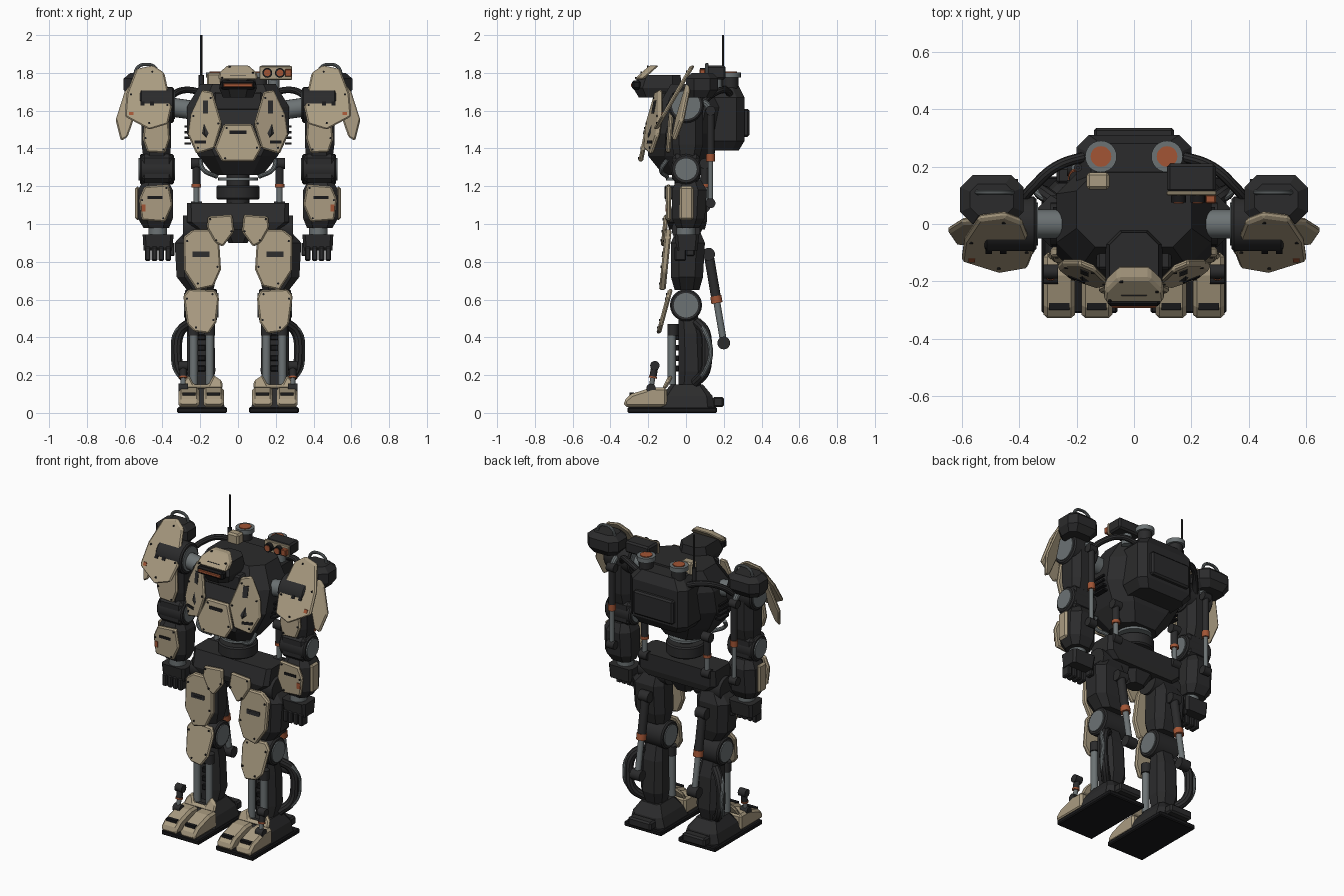
import bpy, bmesh, math
from mathutils import Vector

cube = bpy.data.objects.get("Cube")
if cube:
    bpy.data.objects.remove(cube, do_unlink=True)


def material(name, red, green, blue):
    mat = bpy.data.materials.new(name)
    mat.use_nodes = True
    mat.diffuse_color = (red, green, blue, 1)
    mat.node_tree.nodes["Principled BSDF"].inputs["Base Color"].default_value = (red, green, blue, 1)
    return mat


SAND = material("sand armour", .40, .33, .22)
DARK = material("dark frame", .024, .024, .025)
BLACK = material("black recess", .009, .009, .01)
STEEL = material("steel", .15, .17, .175)
ORANGE = material("burnt orange", .36, .09, .035)


def finish(name, mesh, mat, bevel=0, smooth=False):
    ob = bpy.data.objects.new(name, mesh)
    bpy.context.collection.objects.link(ob)
    mesh.materials.clear()
    mesh.materials.append(mat)
    if bevel:
        mod = ob.modifiers.new("edge bevel", "BEVEL")
        mod.width, mod.segments, mod.limit_method = bevel, 1, "ANGLE"
    if smooth:
        bpy.ops.object.select_all(action="DESELECT")
        ob.select_set(True)
        bpy.context.view_layer.objects.active = ob
        bpy.ops.object.shade_smooth_by_angle()
    return ob


def skin(name, rings, mat, bevel=0, smooth=False):
    """Join equal-length point rings into a closed solid."""
    bm = bmesh.new()
    loops = [[bm.verts.new(p) for p in ring] for ring in rings]
    n = len(loops[0])
    for low, high in zip(loops, loops[1:]):
        for i in range(n):
            j = (i + 1) % n
            bm.faces.new((low[i], low[j], high[j], high[i]))
    bm.faces.new(loops[0][::-1])
    bm.faces.new(loops[-1])
    bmesh.ops.recalc_face_normals(bm, faces=bm.faces)
    mesh = bpy.data.meshes.new(name)
    bm.to_mesh(mesh)
    bm.free()
    return finish(name, mesh, mat, bevel, smooth)


def loft(name, levels, mat, s=1, cut=.25, bevel=0):
    """Stack of corner-cut rectangles, each level (z, x0, x1, y0, y1)."""
    rings = []
    for z, x0, x1, y0, y1 in levels:
        c = cut * min(x1 - x0, y1 - y0)
        plan = [(x0 + c, y0), (x1 - c, y0), (x1, y0 + c), (x1, y1 - c),
                (x1 - c, y1), (x0 + c, y1), (x0, y1 - c), (x0, y0 + c)]
        rings.append([(s * x, y, z) for x, y in plan])
    return skin(name, rings, mat, bevel)


def box(name, x0, x1, y0, y1, z0, z1, mat, s=1, bevel=.01):
    plan = [(x0, y0), (x1, y0), (x1, y1), (x0, y1)]
    return skin(name, [[(s * x, y, z) for x, y in plan] for z in (z0, z1)], mat, bevel)


def rod(name, start, end, radius, mat, sides=20, bevel=0):
    a, b = Vector(start), Vector(end)
    turn = (b - a).to_track_quat("Z", "Y")
    circle = [turn @ Vector((radius * math.cos(t), radius * math.sin(t), 0))
              for t in (i * math.tau / sides for i in range(sides))]
    return skin(name, [[p + v for v in circle] for p in (a, b)], mat, bevel, True)


def hose(name, points, radius, mat):
    curve = bpy.data.curves.new(name, "CURVE")
    curve.dimensions = "3D"
    curve.bevel_depth, curve.bevel_resolution, curve.use_fill_caps = radius, 3, True
    spline = curve.splines.new("BEZIER")
    spline.bezier_points.add(len(points) - 1)
    for knot, p in zip(spline.bezier_points, points):
        knot.co = p
        knot.handle_left_type = knot.handle_right_type = "AUTO"
    temp = bpy.data.objects.new(name + " path", curve)
    bpy.context.collection.objects.link(temp)
    bpy.context.view_layer.update()
    mesh = bpy.data.meshes.new_from_object(temp.evaluated_get(bpy.context.evaluated_depsgraph_get()))
    bpy.data.objects.remove(temp)
    return finish(name, mesh, mat, 0, True)


def piston(name, start, end, radius):
    a, b = Vector(start), Vector(end)
    at = lambda t: a.lerp(b, t)
    rod(name + "_sleeve", a, at(.5), radius, DARK)
    rod(name + "_collar", at(.47), at(.55), radius * 1.15, ORANGE)
    rod(name + "_rod", at(.5), b, radius * .7, STEEL)
    for label, p in (("top", a), ("bottom", b)):
        rod(f"{name}_{label}_eye", p - Vector((radius * 1.3, 0, 0)),
            p + Vector((radius * 1.3, 0, 0)), radius * 1.3, DARK)


def plate(name, outline, y, lean=0, sweep=0, s=1, thick=.025, slots=(), bolts=True):
    """Sloped armour sheet from an x-z outline; slots are (x, z, half width, half height, colour)."""
    cx, cz = (sum(p[i] for p in outline) / len(outline) for i in (0, 1))
    face = lambda x, z, d=0: (s * x, y + lean * (z - cz) + sweep * (x - cx) + d, z)
    rings = [[face(x, z, d) for x, z in outline] for d in (0, thick)]
    skin(name, rings, SAND, .008)
    for x, z, w, h, mat in slots:
        corners = [(x - w, z - h), (x + w, z - h), (x + w, z + h), (x - w, z + h)]
        skin(name + "_slot", [[face(a, b, d) for a, b in corners] for d in (-.004, .004)], mat)
    for x, z in outline[::2] if bolts else ():
        x, z = cx + (x - cx) * .8, cz + (z - cz) * .8
        rod(name + "_bolt", face(x, z, -.004), face(x, z, .004), .006, BLACK, 8)


# torso hull, backpack and waist
loft("torso_hull", [(1.26, -.13, .13, -.12, .1), (1.36, -.21, .21, -.2, .15), (1.48, -.27, .27, -.2, .17),
                    (1.62, -.27, .27, -.15, .19), (1.74, -.2, .2, -.08, .18)], DARK)
loft("backpack", [(1.39, -.16, .16, .1, .28), (1.44, -.2, .2, .1, .31), (1.67, -.2, .2, .1, .31),
                  (1.73, -.15, .15, .1, .28)], DARK, cut=.2)
box("backpack_panel", -.14, .14, .3, .335, 1.46, 1.61, DARK)
rod("waist_ring", (0, 0, 1.23), (0, 0, 1.245), .105, STEEL, 32)
rod("waist_turntable", (0, 0, 1.13), (0, 0, 1.205), .115, DARK, 32, .008)
rod("waist_core", (0, 0, 1.08), (0, 0, 1.28), .06, DARK)
box("collar", -.13, .13, -.16, .05, 1.6, 1.7, DARK)
plate("chest_plate", [(-.075, 1.53), (.075, 1.53), (.125, 1.4), (.085, 1.33), (-.085, 1.33), (-.125, 1.4)],
      -.235, .2, slots=[(0, 1.485, .045, .009, BLACK)])

# head
loft("head", [(1.67, -.08, .08, -.25, -.04), (1.72, -.1, .1, -.28, -.02), (1.79, -.085, .085, -.25, -.03)], DARK)
box("visor", -.078, .078, -.292, -.25, 1.725, 1.745, ORANGE, bevel=.004)
box("visor_frame", -.092, .092, -.286, -.24, 1.712, 1.76, BLACK)
plate("brow_plate", [(-.105, 1.765), (.105, 1.765), (.1, 1.8), (.055, 1.84), (-.055, 1.84), (-.1, 1.8)],
      -.235, 1.1, thick=.05)

# roof fittings: antenna, sensor pod, equipment case
rod("antenna", (-.195, .196, 1.7), (-.195, .196, 2), .006, DARK, 8)
rod("antenna_base", (-.195, .196, 1.68), (-.195, .196, 1.79), .014, DARK, 12)
box("equipment_case", -.165, -.085, .12, .18, 1.72, 1.8, SAND)
box("sensor_pod", .115, .285, .11, .21, 1.765, 1.838, DARK)
box("sensor_face", .113, .287, .1, .115, 1.763, 1.836, SAND, bevel=.004)
rod("sensor_post", (.19, .16, 1.7), (.19, .16, 1.77), .03, STEEL)
for x in (.155, .222):
    rod("lens_rim", (x, .075, 1.8), (x, .105, 1.8), .026, BLACK)
    rod("lens", (x, .071, 1.8), (x, .077, 1.8), .018, ORANGE)
box("sensor_beacon", .248, .285, .072, .102, 1.78, 1.82, ORANGE, bevel=.004)

# pelvis
loft("pelvis", [(.97, -.22, .22, -.09, .1), (1.01, -.27, .27, -.1, .11), (1.11, -.27, .27, -.07, .11)], DARK, cut=.12)
loft("pelvis_keel", [(.9, -.05, .05, -.04, .05), (.98, -.1, .1, -.08, .09)], DARK)

for s, side in ((1, "left"), (-1, "right")):
    n = side + "_"
    # torso side details
    plate(n + "chest_flank", [(.135, 1.7), (.19, 1.71), (.25, 1.58), (.265, 1.47), (.22, 1.37), (.125, 1.4), (.085, 1.53)],
          -.18, .18, .38, s, slots=[(.2, 1.435, .03, .008, BLACK), (.172, 1.62, .014, .035, DARK)])
    rod(n + "exhaust", (s * .115, .235, 1.68), (s * .115, .235, 1.8), .042, DARK)
    rod(n + "exhaust_rim", (s * .115, .235, 1.775), (s * .115, .235, 1.803), .055, STEEL, 24)
    rod(n + "exhaust_core", (s * .115, .235, 1.8), (s * .115, .235, 1.808), .036, ORANGE)
    for i in range(4):
        z = 1.42 + i * .03
        box(n + "side_vent", .25, .282, -.03, .06, z, z + .012, BLACK, s, 0)
    hose(n + "belly_hose", [(s * .2, -.1, 1.34), (s * .185, -.13, 1.29), (s * .11, -.1, 1.25)], .012, STEEL)
    hose(n + "shoulder_hose", [(s * .15, .24, 1.68), (s * .27, .2, 1.71), (s * .35, .13, 1.68), (s * .4, .07, 1.62)], .018, DARK)
    piston(n + "waist_piston", (s * .22, .1, 1.32), (s * .22, .1, 1.09), .022)

    # shoulder
    rod(n + "shoulder_axle", (s * .22, 0, 1.6), (s * .36, 0, 1.62), .05, STEEL)
    rod(n + "shoulder_joint", (s * .34, 0, 1.63), (s * .52, 0, 1.63), .095, DARK, 24, .008)
    rod(n + "shoulder_disc", (s * .334, 0, 1.63), (s * .526, 0, 1.63), .075, STEEL, 24)
    loft(n + "shoulder_cap", [(1.67, .42, .58, .01, .14), (1.71, .385, .605, 0, .17),
                              (1.77, .385, .605, 0, .17), (1.8, .42, .57, .03, .14)], DARK, s)
    hose(n + "lift_handle", [(s * .42, .11, 1.78), (s * .44, .11, 1.83), (s * .485, .11, 1.845),
                             (s * .53, .11, 1.83), (s * .55, .11, 1.78)], .009, STEEL)
    plate(n + "shoulder_plate", [(.45, 1.84), (.54, 1.82), (.59, 1.69), (.6, 1.57), (.47, 1.5), (.37, 1.53), (.35, 1.62), (.39, 1.8)],
          -.075, .58, 0, s, slots=[(.455, 1.645, .011, .018, BLACK), (.505, 1.645, .011, .018, BLACK),
                                   (.565, 1.585, .011, .009, ORANGE)])
    plate(n + "shoulder_wing", [(.55, 1.76), (.6, 1.7), (.648, 1.55), (.62, 1.44), (.585, 1.46), (.55, 1.56)],
          -.04, .3, .3, s, bolts=False)

    # arm
    loft(n + "upper_arm", [(1.34, .36, .5, -.06, .07), (1.42, .355, .51, -.075, .09), (1.6, .355, .51, -.075, .09)], DARK, s)
    plate(n + "upper_arm_plate", [(.37, 1.59), (.49, 1.59), (.505, 1.45), (.48, 1.38), (.385, 1.375), (.36, 1.45)], -.1, .08, 0, s)
    rod(n + "elbow", (s * .34, 0, 1.29), (s * .52, 0, 1.29), .08, DARK, 24, .008)
    box(n + "elbow_block", .345, .515, -.075, .075, 1.22, 1.37, DARK, s, .02)
    rod(n + "elbow_disc", (s * .334, 0, 1.29), (s * .528, 0, 1.29), .06, STEEL, 24)
    loft(n + "forearm", [(.98, .365, .5, -.05, .07), (1.03, .345, .53, -.075, .1), (1.18, .345, .53, -.075, .11),
                         (1.23, .37, .5, -.05, .08)], DARK, s)
    plate(n + "forearm_plate", [(.365, 1.21), (.495, 1.2), (.525, 1.13), (.51, 1.02), (.385, 1.01), (.345, 1.1)],
          -.105, 0, 0, s, slots=[(.44, 1.14, .04, .008, BLACK), (.5, 1.085, .011, .018, ORANGE)])
    box(n + "forearm_side_panel", .52, .545, -.035, .04, 1.02, 1.2, SAND, s, .012)
    rod(n + "wrist", (s * .425, 0, .93), (s * .425, 0, .99), .05, STEEL)
    loft(n + "palm", [(.86, .35, .5, -.05, .06), (.945, .34, .505, -.06, .07)], DARK, s, .12)
    for i in range(4):
        x = .355 + i * .036
        box(n + "finger", x, x + .03, -.06, .0, .805, .88, DARK, s, .006)
    box(n + "thumb", .335, .365, .0, .045, .83, .9, DARK, s, .006)
    piston(n + "arm_piston", (s * .43, .13, 1.6), (s * .43, .13, 1.11), .02)
    hose(n + "piston_bracket", [(s * .43, .05, 1.64), (s * .43, .1, 1.64), (s * .43, .13, 1.59)], .018, STEEL)

    # thigh and knee
    rod(n + "hip_joint", (s * .1, 0, .97), (s * .29, 0, .97), .075, DARK, 24)
    loft(n + "thigh", [(.65, .13, .27, -.06, .07), (.72, .115, .325, -.08, .09), (.9, .115, .335, -.08, .1),
                       (.97, .13, .27, -.05, .07)], DARK, s)
    plate(n + "skirt_plate", [(.16, 1.04), (.03, 1.05), (.02, .96), (.08, .88), (.12, .9), (.165, .98)], -.125, .1, 0, s)
    plate(n + "thigh_plate", [(.12, .97), (.24, .97), (.29, .93), (.285, .75), (.22, .65), (.13, .67), (.09, .76), (.1, .92)],
          -.125, .1, 0, s, .035, [(.195, .84, .045, .014, DARK), (.195, .84, .03, .006, BLACK)])
    rod(n + "knee", (s * .11, 0, .57), (s * .28, 0, .57), .085, DARK, 24, .008)
    rod(n + "knee_disc", (s * .104, 0, .57), (s * .287, 0, .57), .065, STEEL, 24)
    plate(n + "knee_plate", [(.12, .65), (.26, .655), (.29, .62), (.27, .47), (.23, .43), (.155, .42), (.115, .48), (.1, .61)],
          -.125, .27, 0, s)
    piston(n + "thigh_piston", (s * .2, .12, .84), (s * .2, .2, .37), .026)

    # shin
    loft(n + "shin", [(.12, .14, .25, -.04, .07), (.22, .12, .27, -.04, .1), (.42, .125, .27, -.04, .09),
                      (.52, .14, .26, -.04, .06)], DARK, s)
    for x in (.15, .235):
        rod(n + "shin_strut", (s * x, -.075, .15), (s * x, -.075, .43), .022, STEEL)
        rod(n + "strut_cap", (s * x, -.07, .41), (s * x, -.07, .47), .029, DARK)
    for i in range(4):
        box(n + "shin_rung", .17, .215, -.06, -.03, .22 + i * .055, .25 + i * .055, BLACK, s, .004)
    for label, grow, radius, mat in (("calf_hose", 0, .027, DARK), ("calf_stripe", .02, .013, STEEL)):
        hose(n + label, [(s * .25, .06, .48), (s * (.305 + grow), .1, .43), (s * (.322 + grow), .11 + grow, .32),
                         (s * (.305 + grow), .1, .22), (s * .25, .05, .16)], radius, mat)

    # foot
    box(n + "sole", .058, .322, -.31, .165, 0, .03, BLACK, s, .006)
    box(n + "heel", .11, .27, .14, .2, .03, .085, DARK, s)
    loft(n + "ankle", [(.03, .07, .31, -.16, .15), (.09, .09, .295, -.13, .14), (.15, .13, .26, -.08, .09)], DARK, s, .15)
    for x0, x1 in ((.075, .183), (.205, .315)):
        profile = [(-.1, .03), (-.325, .03), (-.33, .065), (-.29, .1), (-.18, .135), (-.1, .135)]
        skin(n + "toe", [[(s * x, y, z) for y, z in profile] for x in (x0, x1)], SAND, .014)
        box(n + "toe_slot", x0 + .02, x1 - .02, -.3, -.275, .09, .108, BLACK, s, 0)
    plate(n + "instep_plate", [(.08, .13), (.3, .13), (.29, .17), (.26, .2), (.235, .15), (.155, .15), (.13, .2), (.085, .17)],
          -.11, .5, 0, s, bolts=False)
    piston(n + "foot_piston", (s * .29, -.165, .25), (s * .29, -.185, .13), .019)
